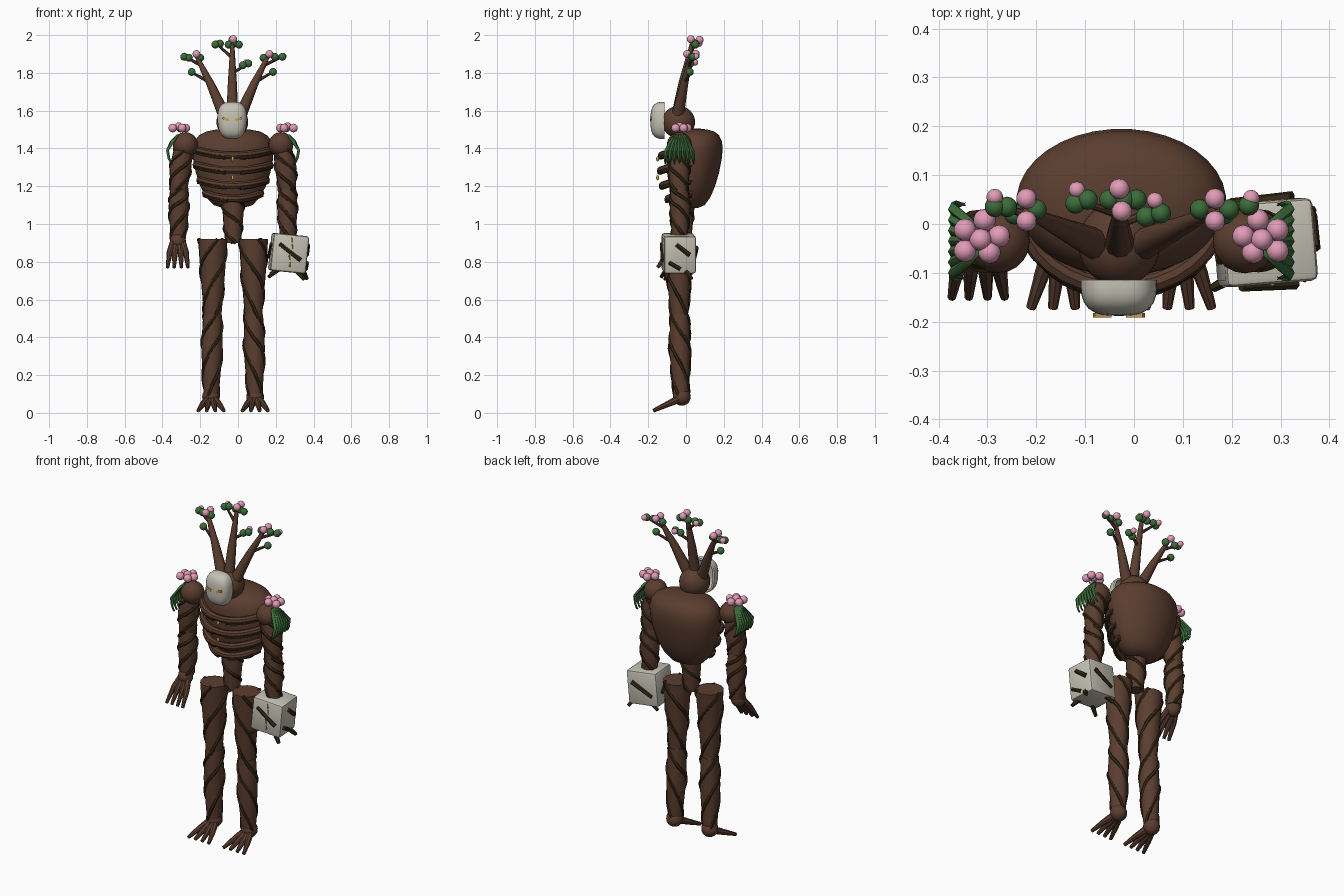
import bpy, bmesh, math
from mathutils import Vector, Matrix

CX = -0.026   # symmetry plane of the body


def mat(name, rgb):
    m = bpy.data.materials.new(name)
    m.diffuse_color = (*rgb, 1)
    return m


BARK = mat("bark brown", (0.105, 0.048, 0.029))
VINE = mat("dark vine", (0.036, 0.021, 0.007))
BONE = mat("pale bone", (0.56, 0.54, 0.46))
GOLD = mat("gold", (0.55, 0.36, 0.07))
LEAF = mat("leaf green", (0.045, 0.15, 0.042))
PINK = mat("blossom pink", (0.76, 0.33, 0.47))


def finish(bm, name, m, angle=40):
    bmesh.ops.recalc_face_normals(bm, faces=bm.faces)
    me = bpy.data.meshes.new(name)
    bm.to_mesh(me)
    bm.free()
    me.materials.append(m)
    ob = bpy.data.objects.new(name, me)
    bpy.context.collection.objects.link(ob)
    bpy.ops.object.select_all(action='DESELECT')
    ob.select_set(True)
    bpy.context.view_layer.objects.active = ob
    bpy.ops.object.shade_smooth_by_angle(angle=math.radians(angle))
    return ob


def add_tube(bm, pts, radii, sides=10):
    """Capped tube through pts with one radius per point."""
    pts = [Vector(p) for p in pts]
    rings, ref = [], None
    for i, p in enumerate(pts):
        t = (pts[min(i + 1, len(pts) - 1)] - pts[max(i - 1, 0)]).normalized()
        if ref is None:
            ref = t.orthogonal()
        ref = (ref - t * ref.dot(t)).normalized()
        side = t.cross(ref)
        rings.append([bm.verts.new(p + radii[i] * (ref * math.cos(a) + side * math.sin(a)))
                      for a in (2 * math.pi * k / sides for k in range(sides))])
    for r0, r1 in zip(rings, rings[1:]):
        for k in range(sides):
            j = (k + 1) % sides
            bm.faces.new((r0[k], r0[j], r1[j], r1[k]))
    bm.faces.new(rings[0])
    bm.faces.new(rings[-1])


def tubes(name, m, items, sides=10):
    bm = bmesh.new()
    for pts, radii in items:
        add_tube(bm, pts, radii, sides)
    return finish(bm, name, m)


def balls(name, m, items, u=16, v=10):
    """Spheres from (centre, radius or scale) pairs."""
    bm = bmesh.new()
    for c, r in items:
        s = r if isinstance(r, tuple) else (r, r, r)
        bmesh.ops.create_uvsphere(bm, u_segments=u, v_segments=v, radius=1,
                                  matrix=Matrix.Translation(c) @ Matrix.Diagonal((*s, 1)))
    return finish(bm, name, m, 60)


def limb(name, pts, radii, turns, strands=2, width=0.011):
    """Bark limb wrapped by spiralling vines."""
    tubes(name, BARK, [(pts, radii)], 14)
    n, seg, vines = 22, len(pts) - 1, []
    for s in range(strands):
        path = []
        for i in range(n + 1):
            f = i / n * seg
            k = min(int(f), seg - 1)
            c = Vector(pts[k]).lerp(Vector(pts[k + 1]), f - k)
            r = radii[k] + (radii[k + 1] - radii[k]) * (f - k) - width * 0.35
            a = 2 * math.pi * (turns * i / n + s / strands) - 1.2
            path.append(c + Vector((r * math.cos(a), r * math.sin(a), 0)))
        vines.append((path, [width] * (n + 1)))
    tubes(name + "_vines", VINE, vines, 6)


# Torso: egg-shaped lathe squashed in depth
TZ = [(1.085, 0.25), (1.10, 0.48), (1.14, 0.66), (1.20, 0.81), (1.27, 0.92), (1.34, 0.985),
      (1.40, 1.0), (1.44, 0.95), (1.47, 0.84), (1.49, 0.66), (1.50, 0.42), (1.505, 0.15)]
bm = bmesh.new()
add_tube(bm, [(0, 0, z) for z, r in TZ], [r for z, r in TZ], 36)
for v in bm.verts:
    v.co.x = CX + v.co.x * 0.215
    v.co.y = 0.045 + v.co.y * 0.15 + (v.co.z - 1.4) * 0.06
finish(bm, "torso", BARK, 60)

# Ribs: sagging bars around the front, with a vine along each one
ribs, rib_vines = [], []
for z, rx, ry in ((1.365, 0.205, 0.165), (1.285, 0.2, 0.17), (1.205, 0.18, 0.16), (1.135, 0.15, 0.13)):
    arc = [math.radians(180 + 180 * i / 16) for i in range(17)]
    path = [Vector((CX + rx * math.cos(a), 0.035 + ry * math.sin(a), z + 0.03 * abs(math.cos(a)) ** 2))
            for a in arc]
    ribs.append((path, [0.012] + [0.019] * 15 + [0.012]))
    for lo, hi in ((0, 8), (9, 17)):
        part = [p + Vector((0, -0.008, -0.012)) for p in path[lo:hi]]
        rib_vines.append((part, [0.014] * len(part)))
tubes("ribs", BARK, ribs, 8)
tubes("rib_vines", VINE, rib_vines, 6)
balls("sternum_studs", GOLD, [((CX - 0.002, -0.15, z), (0.008, 0.008, 0.014)) for z in (1.345, 1.245)], 8, 6)

# Waist
limb("waist", [(CX, -0.01, 1.13), (CX, -0.015, 1.02), (CX, -0.015, 0.90)], [0.06, 0.053, 0.042], 1.0)

# Head, mask shell and eyes
balls("head", BARK, [((CX - 0.004, -0.04, 1.54), (0.084, 0.088, 0.085))], 24, 16)
bm = bmesh.new()
bmesh.ops.create_uvsphere(bm, u_segments=32, v_segments=20, radius=1)
for v in bm.verts:   # push towards a rounded box
    k = sum(abs(c) ** 3 for c in v.co) ** (1 / 3)
    v.co = v.co / k
bmesh.ops.bisect_plane(bm, geom=bm.verts[:] + bm.edges[:] + bm.faces[:], plane_co=(0, 0.05, 0),
                       plane_no=(0, 1, 0), clear_outer=True)
for v in bm.verts:
    taper = 1 - 0.12 * max(0, -v.co.z)
    v.co = (CX - 0.005 + v.co.x * 0.078 * taper, -0.118 + v.co.y * 0.07, 1.548 + v.co.z * 0.098)
mask = finish(bm, "mask", BONE, 60)
mod = mask.modifiers.new("shell", 'SOLIDIFY')
mod.thickness = 0.012
bm = bmesh.new()
for s in (-1, 1):
    M = (Matrix.Translation((CX - 0.005 + s * 0.034, -0.187, 1.556)) @ Matrix.Rotation(-s * 0.35, 4, 'Y')
         @ Matrix.Diagonal((0.036, 0.009, 0.013, 1)))
    bmesh.ops.create_cube(bm, size=1, matrix=M)
finish(bm, "eyes", GOLD)

# Antlers with twigs
H = -0.03
tubes("antlers", BARK, [
    ([(H, -0.045, 1.58), (H, -0.015, 1.75), (H, 0.03, 1.95)], [0.032, 0.024, 0.011]),
    ([(-0.07, -0.045, 1.57), (-0.145, -0.01, 1.74), (-0.22, 0.025, 1.89)], [0.034, 0.022, 0.010]),
    ([(0.01, -0.045, 1.57), (0.085, -0.01, 1.74), (0.16, 0.025, 1.89)], [0.034, 0.022, 0.010])])
tubes("twigs", BARK, [(p, [0.010, 0.006]) for p in (
    [(-0.15, -0.01, 1.75), (-0.25, 0.03, 1.805)], [(-0.195, 0.015, 1.84), (-0.28, 0.035, 1.885)],
    [(0.09, -0.01, 1.75), (0.185, 0.03, 1.805)], [(0.135, 0.015, 1.84), (0.235, 0.04, 1.885)],
    [(H, 0, 1.8), (0.05, 0.03, 1.845)], [(H, 0.02, 1.88), (-0.11, 0.045, 1.95)])], 8)
balls("antler_leaves", LEAF, [(p, 0.021) for p in (
    (-0.285, 0.035, 1.885), (-0.2, 0.03, 1.88), (-0.245, 0.02, 1.805), (-0.26, 0.035, 1.88),
    (-0.12, 0.042, 1.95), (-0.095, 0.05, 1.955), (-0.02, 0.05, 1.955), (0.005, 0.05, 1.95), (-0.05, 0.05, 1.95),
    (0.055, 0.022, 1.85), (0.025, 0.015, 1.84),
    (0.135, 0.03, 1.88), (0.195, 0.03, 1.885), (0.235, 0.038, 1.885), (0.185, 0.02, 1.805))], 14, 8)
balls("antler_blossoms", PINK, [(p, 0.021) for p in (
    (-0.22, 0.052, 1.90), (-0.22, 0.006, 1.90), (-0.03, 0.072, 1.975), (-0.025, 0.026, 1.978),
    (0.166, 0.052, 1.90), (0.166, 0.006, 1.90))] + [(p, 0.017) for p in (
    (-0.285, 0.055, 1.89), (-0.117, 0.07, 1.955), (0.043, 0.048, 1.855), (0.24, 0.053, 1.888))], 14, 8)

for s, side in ((-1, "left"), (1, "right")):
    def X(d):
        return CX + s * d

    # Shoulder, blossoms and hanging leaves
    balls(side + "_shoulder", BARK, [((X(0.253), -0.035, 1.42), 0.066)], 20, 14)
    balls(side + "_shoulder_blossoms", PINK, [((X(d), y, z), 0.023) for d, y, z in (
        (0.32, -0.012, 1.508), (0.28, 0.008, 1.508), (0.25, -0.025, 1.508), (0.27, -0.058, 1.508),
        (0.32, -0.055, 1.508), (0.288, -0.032, 1.515))], 14, 8)
    bm = bmesh.new()
    for i in range(7):
        f = i / 3 - 1
        rows = [(0.29, 0.022, 1.475, 0.006), (0.325 - 0.01 * f * f, 0.04, 1.44, 0.014),
                (0.347, 0.065, 1.39, 0.015), (0.338, 0.074, 1.345, 0.009), (0.322, 0.076, 1.315, 0.002)]
        strip = [(bm.verts.new((X(d), -0.035 + f * y - w, z)), bm.verts.new((X(d + 0.008), -0.035 + f * y, z)),
                  bm.verts.new((X(d), -0.035 + f * y + w, z))) for d, y, z, w in rows]
        for a, b in zip(strip, strip[1:]):
            bm.faces.new((a[0], a[1], b[1], b[0]))
            bm.faces.new((a[1], a[2], b[2], b[1]))
    leaves = finish(bm, side + "_shoulder_leaves", LEAF, 20)
    leaves.modifiers.new("thick", 'SOLIDIFY').thickness = 0.008

    # Arm
    limb(side + "_upper_arm", [(X(0.262), -0.035, 1.40), (X(0.28), -0.037, 1.29), (X(0.288), -0.035, 1.175)],
         [0.05, 0.058, 0.044], s * 0.8, 3)
    limb(side + "_forearm", [(X(0.288), -0.035, 1.19), (X(0.287), -0.03, 1.09), (X(0.29), -0.035, 0.92)],
         [0.046, 0.055, 0.04], s * 1.0, 3)

    # Leg
    limb(side + "_thigh", [(X(0.108), -0.035, 0.92), (X(0.108), -0.037, 0.72), (X(0.108), -0.035, 0.50)],
         [0.078, 0.064, 0.045], s * 0.7, 3)
    balls(side + "_knee", BARK, [((X(0.109), -0.033, 0.51), 0.047)])
    limb(side + "_shin", [(X(0.109), -0.033, 0.52), (X(0.112), -0.033, 0.34), (X(0.116), -0.025, 0.09)],
         [0.05, 0.057, 0.040], s * 0.8, 3)

    # Foot with splayed toes
    balls(side + "_ankle", BARK, [((X(0.117), -0.022, 0.085), 0.047)])
    tubes(side + "_toes", BARK, [([(X(0.117 + 0.25 * d), -0.035, 0.075), (X(0.117 + 0.65 * d), -0.10, 0.045),
                                   (X(0.117 + d), -0.172, 0.012)], [0.021, 0.016, 0.010])
                                 for d in (-0.068, -0.023, 0.023, 0.068)], 8)

# Open hand on the left
balls("left_palm", BARK, [((-0.318, -0.045, 0.91), (0.042, 0.042, 0.05))])
tubes("left_fingers", BARK, [([(-0.318 + 0.4 * d, -0.05, 0.91), (-0.318 + 0.8 * d, -0.095, 0.85),
                               (-0.318 + d, -0.15, 0.77)], [0.019, 0.016, 0.009])
                             for d in (-0.055, -0.02, 0.018, 0.053)], 8)

# Block fist on the right, wrapped by vine plates and cracked with gold
FIST = (Matrix.Translation((0.268, -0.038, 0.845)) @ Matrix.Rotation(0.1, 4, 'Y')
        @ Matrix.Rotation(0.08, 4, 'Z'))
bm = bmesh.new()
bmesh.ops.create_cube(bm, size=1, matrix=FIST @ Matrix.Diagonal((0.19, 0.17, 0.2, 1)))
bmesh.ops.bevel(bm, geom=bm.edges[:], offset=0.014, segments=2, affect='EDGES', profile=0.5)
finish(bm, "block_fist", BONE, 30)


def on_fist(name, m, items, sides=6):
    tubes(name, m, [([FIST @ Vector(p) for p in pts], rad) for pts, rad in items], sides)


on_fist("fist_vines", VINE, [
    ([(-0.06, -0.085, 0.045), (0.06, -0.088, -0.03)], [0.011, 0.013]),
    ([(-0.06, 0.085, -0.04), (0.06, 0.088, 0.035)], [0.011, 0.013]),
    ([(0.096, -0.02, 0.055), (0.098, 0.05, 0.0)], [0.012, 0.014]),
    ([(0.096, -0.06, -0.04), (0.098, 0.0, -0.075)], [0.012, 0.012]),
    ([(-0.096, -0.03, 0.04), (-0.096, 0.04, -0.03)], [0.012, 0.012])])
on_fist("fist_claws", VINE, [
    ([(-0.05, -0.06, -0.09), (-0.10, -0.085, -0.135)], [0.015, 0.010]),
    ([(0.05, -0.06, -0.09), (0.09, -0.08, -0.13)], [0.015, 0.010]),
    ([(0.09, 0.03, -0.09), (0.115, 0.06, -0.125)], [0.015, 0.010]),
    ([(-0.04, 0.06, -0.09), (-0.08, 0.07, -0.12)], [0.014, 0.010])])
on_fist("fist_gold_crack", GOLD, [
    ([(x, -0.085, z), (x + 0.004, -0.085, z - 0.026)], [0.004, 0.004])
    for x, z in ((0.0, 0.085), (0.006, 0.05), (-0.002, -0.01), (0.003, -0.045))])
